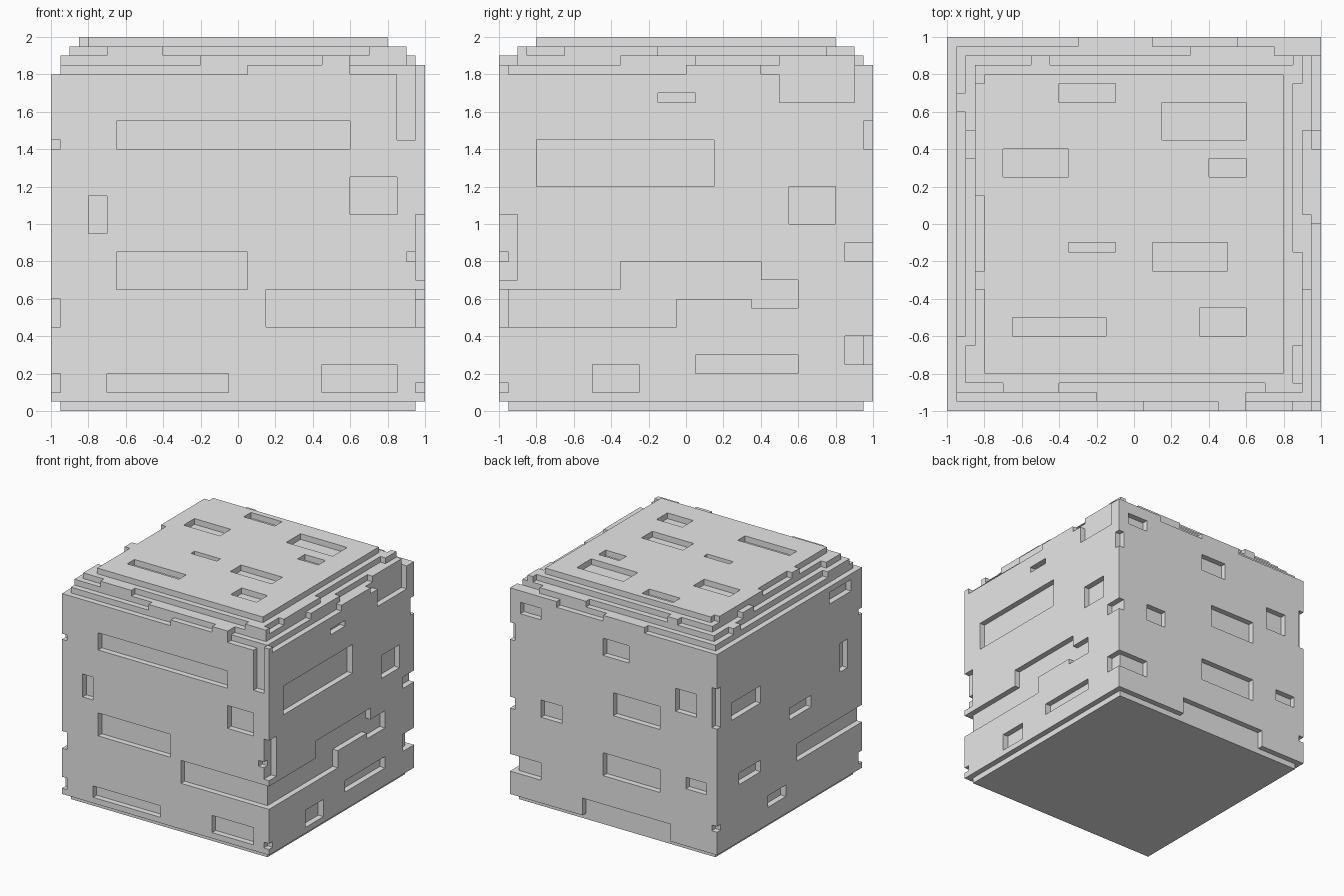
import bpy
import bmesh
from mathutils import Vector

# The block sits on a grid of forty cells per side
GRID = 40
CELL = 2 / GRID
LAST = GRID - 1

solid = set()


def cells(x0, x1, y0, y1, z0, z1):
    """All grid cells inside a box."""
    return {(x, y, z) for x in range(x0, x1) for y in range(y0, y1) for z in range(z0, z1)}


def add_slab(inset, z0, z1):
    """A square slab, set in equally from all four sides."""
    solid.update(cells(inset, GRID - inset, inset, GRID - inset, z0, z1))


def side_box(side, u0, u1, v0, v1, depth):
    """One cell thick box on a named side, at a depth below that side."""
    near, far = (depth, depth + 1), (LAST - depth, GRID - depth)
    return {
        "front": lambda: cells(u0, u1, *near, v0, v1),
        "back": lambda: cells(u0, u1, *far, v0, v1),
        "left": lambda: cells(*far, u0, u1, v0, v1),
        "right": lambda: cells(*near, u0, u1, v0, v1),
        "top": lambda: cells(u0, u1, v0, v1, *far),
    }[side]()


def carve(side, recesses):
    """Sink shallow rectangular recesses into one side."""
    for rect in recesses:
        solid.difference_update(side_box(side, *rect, 0))


def add_ledges(layer, **sides):
    """Widen one terrace by a cell along the given spans."""
    z = 36 + layer
    for side, spans in sides.items():
        for start, end in spans:
            solid.update(side_box(side, start, end, z, z + 1, layer))


# Foot, body and stepped terraces
add_slab(1, 0, 1)
add_slab(0, 1, 36)
for layer in range(4):
    add_slab(layer + 1, 36 + layer, 37 + layer)

# Uneven terrace ledges, from the lowest terrace to the highest
add_ledges(0, front=[(21, 32), (39, 40)], back=[(14, 22), (31, 40)],
           left=[(0, 1), (20, 28), (38, 40)])
add_ledges(1, front=[(16, 32)], back=[(26, 35)],
           left=[(13, 21), (30, 38)], right=[(2, 8), (32, 34)])
add_ledges(2, front=[(6, 12), (34, 38)], back=[(9, 11)],
           left=[(7, 17), (35, 38)], right=[(3, 7), (27, 30)])
add_ledges(3, right=[(13, 15), (23, 35)])

# The front ledge that stands two terraces high
solid.update(cells(29, 32, 0, 1, 37, 38))

# Recesses in each side
carve("front", [
    (7, 32, 28, 31), (32, 37, 21, 25), (4, 6, 19, 23), (7, 21, 13, 17),
    (23, 40, 9, 13), (6, 19, 2, 4), (29, 37, 2, 5), (37, 39, 29, 37),
    (38, 40, 16, 17),
])
carve("left", [
    (4, 23, 24, 29), (31, 36, 20, 24), (17, 21, 33, 34), (10, 15, 2, 5),
    (21, 32, 4, 6), (30, 38, 33, 37), (0, 2, 14, 21),
    (37, 40, 16, 18), (37, 40, 5, 8),
])
carve("back", [
    (34, 38, 33, 35), (17, 22, 30, 33), (30, 34, 16, 19), (11, 20, 20, 24),
    (4, 8, 24, 28), (11, 22, 9, 13), (2, 6, 11, 13), (34, 40, 5, 8),
    (9, 26, 1, 4),
])
carve("right", [
    (3, 9, 33, 35), (4, 6, 20, 25), (28, 36, 23, 26), (14, 20, 17, 19),
    (0, 18, 9, 12), (28, 34, 11, 13), (21, 26, 4, 6),
])
carve("top", [
    (12, 18, 33, 35), (23, 32, 29, 33), (6, 13, 25, 28), (28, 32, 25, 27),
    (13, 18, 17, 18), (22, 30, 15, 18), (7, 17, 8, 10), (27, 32, 8, 11),
])

# Stepped band across the left side
carve("left", [(0, 13, 9, 13), (13, 19, 9, 16), (19, 27, 12, 16),
               (27, 28, 11, 16), (28, 32, 11, 14)])

# Small notches in the upright corners: x, y, then the height span
for x, y, z0, z1 in [(0, 0, 28, 29), (0, 0, 9, 12), (0, 0, 2, 4),
                     (LAST, 0, 2, 3), (LAST, LAST, 28, 31), (LAST, LAST, 16, 18),
                     (0, LAST, 23, 30), (0, LAST, 5, 6)]:
    solid.difference_update(cells(x, x + 1, y, y + 1, z0, z1))

# Skin the exposed cell sides, sharing corners between them
bm = bmesh.new()
corners = {}


def corner(point):
    key = tuple(round(c) for c in point)
    if key not in corners:
        x, y, z = key
        corners[key] = bm.verts.new((x * CELL - 1, y * CELL - 1, z * CELL))
    return corners[key]


for axis in range(3):
    for sign in (-1, 1):
        normal, across = Vector(), Vector()
        normal[axis] = sign
        across[(axis + 1) % 3] = 1
        along = normal.cross(across)
        half = [(-across - along) / 2, (across - along) / 2,
                (across + along) / 2, (along - across) / 2]
        for cell in solid:
            neighbour = tuple(int(a + b) for a, b in zip(cell, normal))
            if neighbour not in solid:
                centre = Vector(cell) + Vector((0.5, 0.5, 0.5)) + normal / 2
                bm.faces.new([corner(centre + h) for h in half])

# Merge the flat areas into clean faces
bmesh.ops.dissolve_limit(bm, angle_limit=0.01, verts=bm.verts[:], edges=bm.edges[:])

mesh = bpy.data.meshes.new("recessed_block")
bm.to_mesh(mesh)
bm.free()

grey = bpy.data.materials.new("plain_grey")
grey.use_nodes = True
colour = (0.8, 0.8, 0.8, 1)
grey.diffuse_color = colour
grey.node_tree.nodes["Principled BSDF"].inputs["Base Color"].default_value = colour
mesh.materials.append(grey)

# Remove the default cube, then place the block
default_cube = bpy.data.objects.get("Cube")
if default_cube:
    bpy.data.objects.remove(default_cube, do_unlink=True)
block = bpy.data.objects.new("recessed_block", mesh)
bpy.context.scene.collection.objects.link(block)
